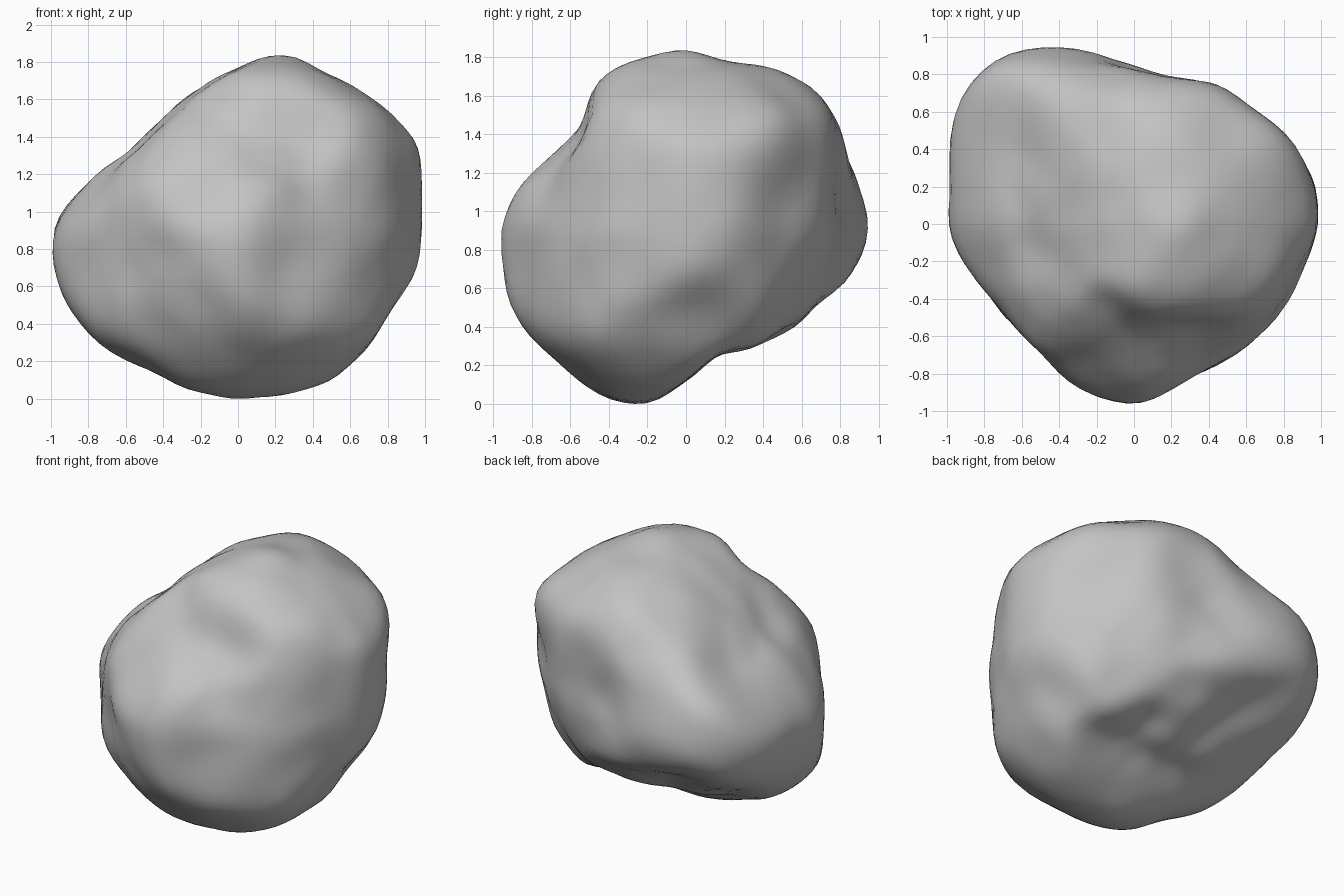
import bpy, bmesh
from math import atan2, cos, sin, pi, radians, floor, exp, hypot
from mathutils import Vector, noise

default_cube = bpy.data.objects.get("Cube")
if default_cube:
    bpy.data.objects.remove(default_cube, do_unlink=True)

# Outlines: turn and tilt of the profile plane, then its radii in hundredths
front = (0, 0, [98, 103, 107, 101, 95, 97, 85, 78, 72, 71, 74, 87,
                98, 101, 99, 97, 90, 92, 92, 93, 95, 95, 94, 101])
side = (90, 0, [95, 93, 95, 99, 95, 90, 94, 93, 91, 78, 79, 89,
                97, 98, 102, 96, 99, 96, 78, 67, 73, 77, 78, 90])
plan = (0, 90, [99, 100, 96, 90, 86, 81, 84, 96, 110, 116, 114, 103,
                100, 93, 85, 86, 92, 94, 97, 89, 87, 90, 92, 93])
diagonal_a = (45, 30, [91, 99, 103, 102, 101, 88, 84, 76, 73, 75, 78, 83,
                       88, 90, 91, 94, 97, 97, 99, 98, 95, 89, 92, 90])
diagonal_b = (225, 30, [84, 87, 81, 79, 77, 91, 96, 99, 101, 104, 110, 93,
                        87, 83, 82, 84, 75, 70, 76, 80, 93, 100, 98, 93])
diagonal_c = (135, -30, [116, 112, 99, 94, 100, 101, 97, 102, 103, 103, 98, 94,
                         92, 95, 99, 100, 101, 99, 95, 93, 97, 98, 103, 111])

# Hollows: direction, depth and angular width
hollows = [
    ((-.5, -.62, -.22), .05, .15),
    ((.32, -.7, .22), .03, .14),
    ((.5, -.62, .35), .06, .35),
    ((.7, .5, .2), .03, .2),
    ((.85, 0, -.35), .03, .2),
    ((.24, .47, -.63), .07, .2),
    ((0, .83, .15), .04, .2),
    ((-.5, -.15, .42), .04, .2),
]


def plane_axes(turn, tilt):
    """Right and up axes of a turned and tilted profile plane."""
    a, e = radians(turn), radians(tilt)
    right = Vector((cos(a), sin(a), 0))
    away = Vector((-sin(a), cos(a), 0))
    return right, Vector((0, 0, cos(e))) + away * sin(e)


def outline_radius(radii, angle):
    """Smooth cyclic interpolation of an outline."""
    count = len(radii)
    t = angle / (2 * pi) * count
    i = floor(t)
    f = t - i
    a, b, c, d = (radii[(i + k) % count] for k in (-1, 0, 1, 2))
    curve = b + f / 2 * (c - a + f * (2 * a - 5 * b + 4 * c - d
                                      + f * (3 * (b - c) + d - a)))
    return curve / 100


profiles = [(*plane_axes(turn, tilt), radii) for turn, tilt, radii in
            (front, side, plan, diagonal_a, diagonal_b, diagonal_c)]


def rock_radius(direction):
    """Distance to the surface: soft minimum of all outline limits."""
    total = 0
    off_plane = 1
    for right, up, radii in profiles:
        u, v = direction.dot(right), direction.dot(up)
        limit = outline_radius(radii, atan2(v, u))
        total += (hypot(u, v) / limit) ** 40
        off_plane = min(off_plane, abs(direction.dot(right.cross(up))))
    # The body sinks slightly between the outline planes
    radius = total ** (-1 / 40) * (1.015 - .1 * off_plane)
    for centre, depth, width in hollows:
        angle = direction.angle(Vector(centre))
        radius -= depth * exp(-(angle / width) ** 2)
    return radius + .012 * noise.noise(direction * 5)


# Rock body
bm = bmesh.new()
bmesh.ops.create_icosphere(bm, subdivisions=5, radius=1)
for vert in bm.verts:
    direction = vert.co.normalized()
    vert.co = direction * rock_radius(direction)
for _ in range(2):
    bmesh.ops.smooth_vert(bm, verts=bm.verts, factor=.5,
                          use_axis_x=True, use_axis_y=True, use_axis_z=True)

# Stand it on the ground
lowest = min(vert.co.z for vert in bm.verts)
bmesh.ops.translate(bm, verts=bm.verts, vec=(0, 0, -lowest))

mesh = bpy.data.meshes.new("rock")
bm.to_mesh(mesh)
bm.free()
rock = bpy.data.objects.new("rock", mesh)
bpy.context.collection.objects.link(rock)
for polygon in mesh.polygons:
    polygon.use_smooth = True

# Stone colour
stone = bpy.data.materials.new("grey_stone")
stone.use_nodes = True
colour = (.55, .55, .55, 1)
stone.diffuse_color = colour
stone.node_tree.nodes["Principled BSDF"].inputs["Base Color"].default_value = colour
mesh.materials.append(stone)
